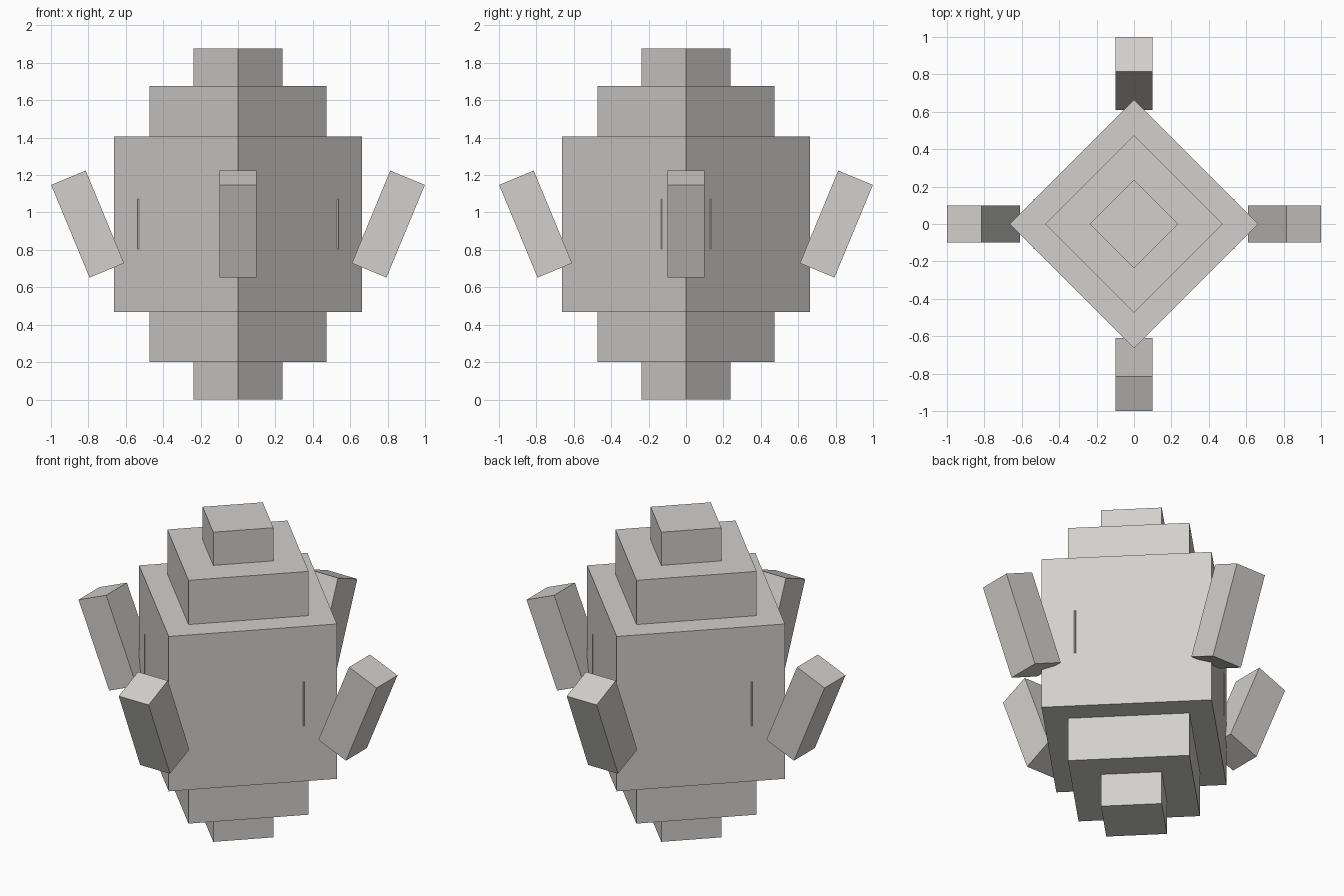
import bpy
from math import pi, radians, cos, sin

cube = bpy.data.objects.get("Cube")
if cube:
    bpy.data.objects.remove(cube, do_unlink=True)

CELL = 0.268          # building module
MID = 3.5 * CELL      # height of the centre

# Single stone colour
stone = bpy.data.materials.new("warm_light_grey")
stone.use_nodes = True
colour = (0.64, 0.63, 0.61, 1.0)
stone.diffuse_color = colour
stone.node_tree.nodes["Principled BSDF"].inputs["Base Color"].default_value = colour


def box(name, size, location=(0, 0, MID), rotation=(0, 0, 0)):
    """Add a box with its scale applied."""
    bpy.ops.mesh.primitive_cube_add(size=1, location=location, rotation=rotation)
    obj = bpy.context.object
    obj.name = name
    obj.scale = size
    bpy.ops.object.transform_apply(location=False, rotation=False, scale=True)
    obj.data.materials.append(stone)
    return obj


# Nested body blocks, turned so their corners face the four sides
for name, width, height in (("main_body", 3.5, 3.5),
                            ("middle_block", 2.5, 5.5),
                            ("core_block", 1.25, 7)):
    box(name, (width * CELL, width * CELL, height * CELL), rotation=(0, 0, pi / 4))

# Cross bar whose vertical edges just break through the body walls
box("cross_bar", (4 * CELL, CELL, CELL))

# Four fins leaning outward at the corners
REACH = 0.804
for i, side in enumerate(("left", "back", "right", "front")):
    turn = i * pi / 2
    box(side + "_fin", (0.2, 0.2, 2 * CELL),
        (REACH * cos(turn), REACH * sin(turn), MID),
        (0, radians(22.5), turn))
